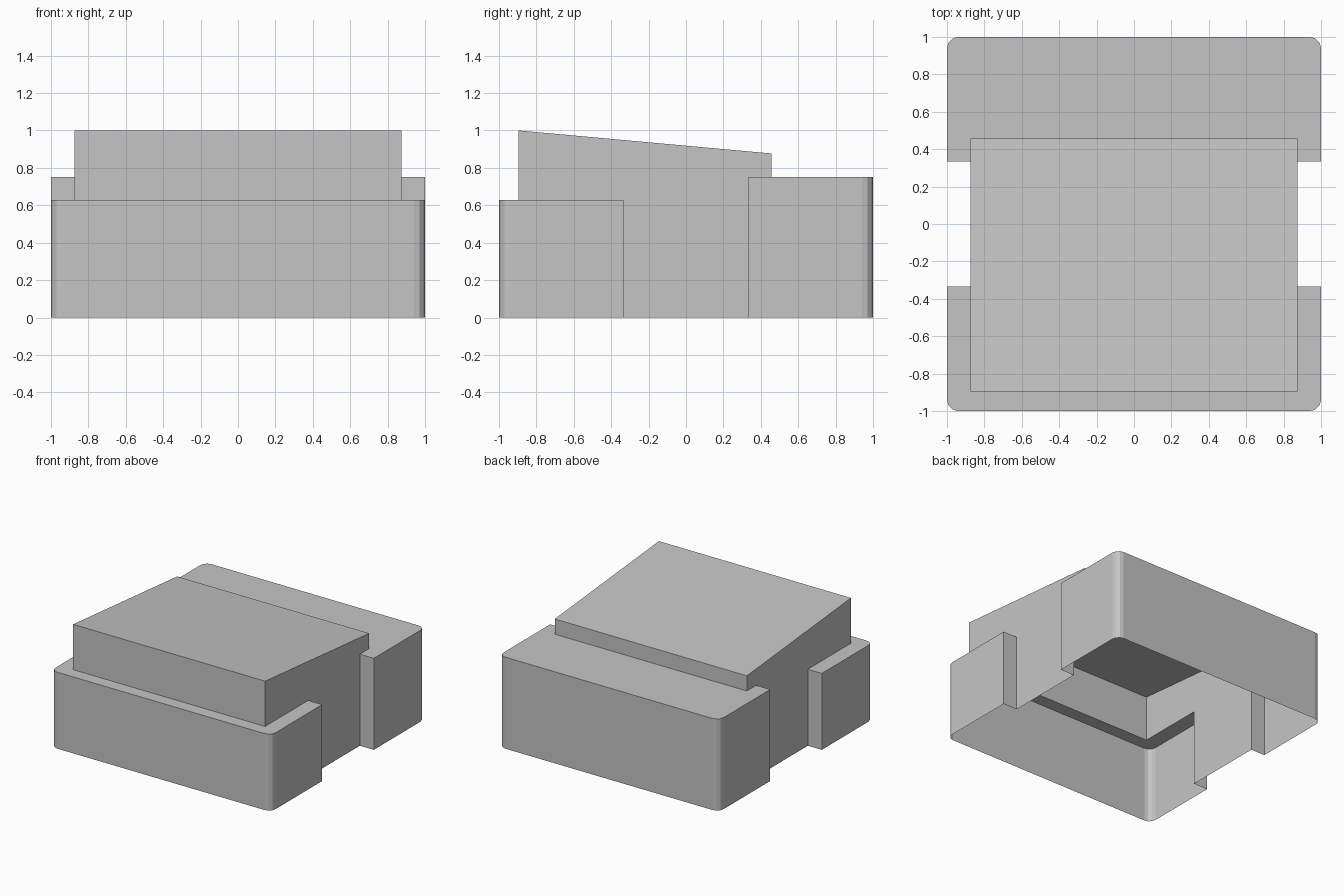
import bpy
import bmesh
from mathutils import Vector

cube = bpy.data.objects.get("Cube")
if cube:
    bpy.data.objects.remove(cube, do_unlink=True)

grey = bpy.data.materials.new("plain grey")
grey.use_nodes = True
colour = (0.56, 0.56, 0.56, 1)
grey.diffuse_color = colour
grey.node_tree.nodes["Principled BSDF"].inputs["Base Color"].default_value = colour


def add_block(name, half_width, y0, y1, z_front, z_back, rounded_y=None):
    """Box on the ground with a sloping top; optionally rounds the upright edges at rounded_y."""
    bm = bmesh.new()
    bmesh.ops.create_cube(bm, size=2)
    for v in bm.verts:
        front = v.co.y < 0
        top = z_front if front else z_back
        v.co = Vector((v.co.x * half_width, y0 if front else y1, top if v.co.z > 0 else 0))
    if rounded_y is not None:
        corners = [e for e in bm.edges
                   if abs(e.verts[0].co.z - e.verts[1].co.z) > 0.1
                   and abs(e.verts[0].co.y - rounded_y) < 0.01]
        bmesh.ops.bevel(bm, geom=corners, offset=0.06, segments=3, profile=0.5, affect='EDGES')
    mesh = bpy.data.meshes.new(name)
    bm.to_mesh(mesh)
    bm.free()
    mesh.materials.append(grey)
    obj = bpy.data.objects.new(name, mesh)
    bpy.context.collection.objects.link(obj)
    return obj


# Raised middle with a sloping lid, plus the front and back wraparound blocks
shell = add_block("hollow_cover", 0.873, -0.895, 0.457, 1.0, 0.877)
blocks = [
    add_block("front_block", 1, -1, -0.335, 0.628, 0.628, rounded_y=-1),
    add_block("back_block", 1, 0.335, 1, 0.752, 0.752, rounded_y=1),
]

# Merge into one skin
bpy.context.view_layer.objects.active = shell
for block in blocks:
    union = shell.modifiers.new("join", 'BOOLEAN')
    union.operation = 'UNION'
    union.solver = 'EXACT'
    union.object = block
    bpy.ops.object.modifier_apply(modifier=union.name)
    bpy.data.objects.remove(block, do_unlink=True)

# Open underside
bm = bmesh.new()
bm.from_mesh(shell.data)
underside = [f for f in bm.faces if all(v.co.z < 0.001 for v in f.verts)]
bmesh.ops.delete(bm, geom=underside, context='FACES')
bm.to_mesh(shell.data)
bm.free()
